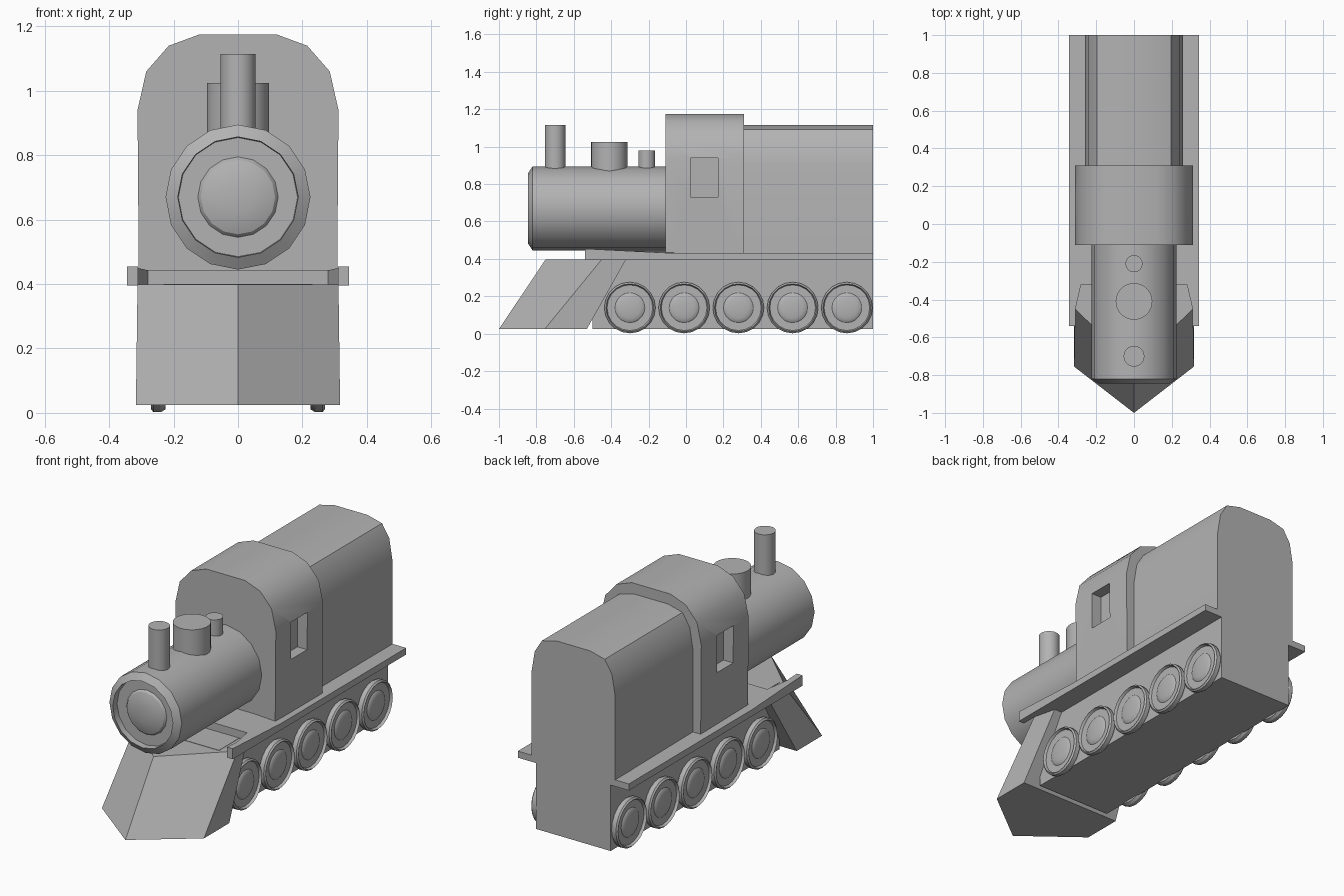
import bpy, bmesh, math
from mathutils import Matrix, Vector

cube = bpy.data.objects.get("Cube")
if cube:
    bpy.data.objects.remove(cube, do_unlink=True)

grey = bpy.data.materials.new("plain_grey")
grey.use_nodes = True
tone = (0.45, 0.45, 0.45, 1)
grey.diffuse_color = tone
grey.node_tree.nodes["Principled BSDF"].inputs["Base Color"].default_value = tone


def finish(name, bm, smooth=True):
    bmesh.ops.recalc_face_normals(bm, faces=bm.faces)
    mesh = bpy.data.meshes.new(name)
    bm.to_mesh(mesh)
    bm.free()
    mesh.materials.append(grey)
    obj = bpy.data.objects.new(name, mesh)
    bpy.context.collection.objects.link(obj)
    if smooth:
        shade(obj)
    return obj


def shade(obj):
    bpy.ops.object.select_all(action='DESELECT')
    obj.select_set(True)
    bpy.context.view_layer.objects.active = obj
    bpy.ops.object.shade_smooth_by_angle(angle=math.radians(30))


def add_box(bm, lo, hi):
    lo, hi = Vector(lo), Vector(hi)
    size = hi - lo
    bmesh.ops.create_cube(bm, size=1, matrix=Matrix.Translation((lo + hi) / 2)
                          @ Matrix.Diagonal((*size, 1)))


def loft(name, first, second, smooth=True):
    """Solid between two matching outlines."""
    bm = bmesh.new()
    a = [bm.verts.new(p) for p in first]
    b = [bm.verts.new(p) for p in second]
    bm.faces.new(a)
    bm.faces.new(b)
    for i in range(len(a)):
        j = (i + 1) % len(a)
        bm.faces.new((a[i], a[j], b[j], b[i]))
    return finish(name, bm, smooth)


def lathe(name, profile, axis, origin, sides):
    """Revolve (radius, distance) points about an axis through origin."""
    bm = bmesh.new()
    turn = Vector((0, 0, 1)).rotation_difference(Vector(axis)).to_matrix()
    rings = []
    for r, h in profile:
        count = sides if r else 1
        angles = [math.tau * i / sides for i in range(count)]
        rings.append([bm.verts.new(turn @ Vector((r * math.cos(t), r * math.sin(t), h))
                                   + Vector(origin)) for t in angles])
    for a, b in zip(rings, rings[1:]):
        for i in range(sides):
            j = (i + 1) % sides
            if len(b) == 1:
                bm.faces.new((a[i], a[j], b[0]))
            else:
                bm.faces.new((a[i], a[j], b[j], b[i]))
    for ring in (rings[0], rings[-1]):
        if len(ring) > 1:
            bm.faces.new(ring)
    return finish(name, bm)


def mirrored(half):
    """Close a half outline across x = 0, skipping points on the middle."""
    return half + [(-p[0], *p[1:]) for p in reversed(half) if p[0]]


def arched(name, half, y0, y1):
    outline = mirrored(half)
    return loft(name, [(x, y0, z) for x, z in outline], [(x, y1, z) for x, z in outline])


def dome(radius, base, height, steps=4):
    """Shallow rounded cap as lathe points."""
    return [(radius * math.cos(t), base + height * math.sin(t))
            for t in (math.pi / 2 * i / steps for i in range(steps))] + [(0, base + height)]


# Boiler with a chamfered rim, a recessed front and a rounded cap
lathe("boiler", [(.225, .09), (.225, .82), (.187, .845), (.185, .81)] + dome(.125, .81, .03),
      (0, -1, 0), (0, 0, .67), 16)

# Chimney and domes on the boiler
for name, y, radius, top in (("chimney", -.70, .055, 1.115),
                             ("steam_dome", -.41, .097, 1.025),
                             ("rear_dome", -.21, .045, .98)):
    lathe(name, [(radius, .80), (radius, top)], (0, 0, 1), (0, y, 0), 32)

# Cab with recessed side windows
cab = arched("cab", [(.308, .42), (.312, .94), (.285, 1.06), (.215, 1.14), (.12, 1.175)], -.11, .31)
bm = bmesh.new()
for side in (-1, 1):
    xs = sorted((side * .25, side * .4))
    add_box(bm, (xs[0], .025, .73), (xs[1], .17, .94))
cutter = finish("window_cutter", bm, False)
cutter.hide_render = True
cut = cab.modifiers.new("windows", 'BOOLEAN')
cut.object = cutter
cut.solver = 'EXACT'
bpy.context.view_layer.objects.active = cab
bpy.ops.object.modifier_apply(modifier=cut.name)
bpy.data.objects.remove(cutter, do_unlink=True)
shade(cab)

# Tender behind the cab
arched("tender", [(.26, .42), (.26, .90), (.24, 1.02), (.195, 1.092), (.105, 1.115)], .30, 1)

# Running board, notched around the plough and rising slightly at the front
plan = mirrored([(.345, 1), (.345, -.1), (.345, -.54), (.31, -.54), (.31, -.45), (.28, -.32)])
loft("running_board", [(x, y, .395) for x, y in plan],
     [(x, y, .432 + .022 * max(0, -.1 - y) / .44) for x, y in plan], False)

# Chassis
bm = bmesh.new()
add_box(bm, (-.232, -.5, .025), (.232, 1, .40))
finish("chassis", bm, False)

# Plough, leaning back from a pointed toe
loft("plough",
     [(x, y, .025) for x, y in mirrored([(0, -1), (.317, -.755), (.317, -.53)])],
     [(x, y, .398) for x, y in mirrored([(0, -.75), (.312, -.45), (.28, -.32)])], False)

# Five wheels on each side, with raised rims and rounded hubs
for side, word in ((-1, "right"), (1, "left")):
    for i in range(5):
        lathe(f"{word}_wheel_{i + 1}",
              [(.128, .225), (.137, .24), (.137, .262), (.128, .27), (.122, .255)]
              + dome(.08, .255, .013),
              (side, 0, 0), (0, -.30 + .29 * i, .139), 20)
